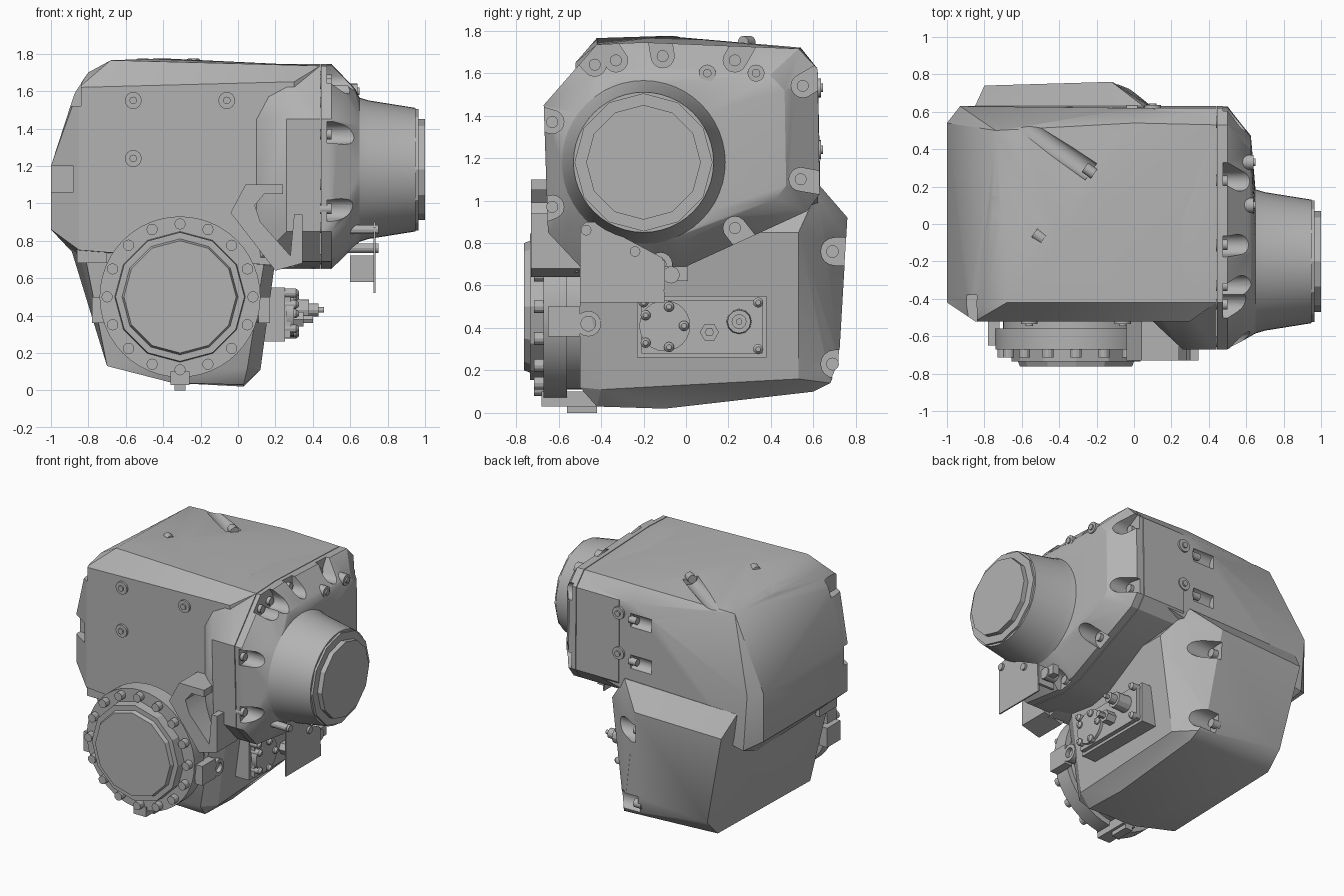
import bpy, bmesh, math
from mathutils import Vector

cube = bpy.data.objects.get("Cube")
if cube:
    bpy.data.objects.remove(cube, do_unlink=True)

metal = bpy.data.materials.new("cast grey metal")
metal.use_nodes = True
GREY = (.45, .45, .45, 1)
metal.diffuse_color = GREY
metal.node_tree.nodes["Principled BSDF"].inputs["Base Color"].default_value = GREY
parts = []


def finish(name, bm):
    bmesh.ops.recalc_face_normals(bm, faces=bm.faces)
    mesh = bpy.data.meshes.new(name)
    bm.to_mesh(mesh)
    bm.free()
    mesh.materials.append(metal)
    part = bpy.data.objects.new(name, mesh)
    bpy.context.collection.objects.link(part)
    parts.append(part)
    return part


def hull(name, points):
    bm = bmesh.new()
    for point in points:
        bm.verts.new(point)
    result = bmesh.ops.convex_hull(bm, input=bm.verts)
    loose = {v for v in result["geom_interior"] + result["geom_unused"]
             if isinstance(v, bmesh.types.BMVert)}
    bmesh.ops.delete(bm, geom=list(loose), context="VERTS")
    bmesh.ops.dissolve_limit(bm, angle_limit=math.radians(1), verts=bm.verts, edges=bm.edges)
    return finish(name, bm)


def box(name, low, high):
    return hull(name, [(x, y, z) for x in (low[0], high[0])
                       for y in (low[1], high[1]) for z in (low[2], high[2])])


def place(axis, along, u, v):
    return (along, u, v) if axis == "x" else (u, along, v)


def ring(axis, along, centre, radius, sides):
    steps = [math.tau * i / sides for i in range(sides)]
    return [place(axis, along, centre[0] + radius * math.cos(a),
                  centre[1] + radius * math.sin(a)) for a in steps]


def loft(name, loops):
    bm = bmesh.new()
    rows = [[bm.verts.new(p) for p in loop] for loop in loops]
    count = len(rows[0])
    for a, b in zip(rows, rows[1:]):
        for i in range(count):
            j = (i + 1) % count
            bm.faces.new((a[i], a[j], b[j], b[i]))
    bm.faces.new(rows[0])
    bm.faces.new(rows[-1])
    return finish(name, bm)


def turned(name, axis, centre, profile, sides=16):
    return loft(name, [ring(axis, along, centre, r, sides) for along, r in profile])


def prism(name, axis, outline, start, end):
    return loft(name, [[place(axis, s, u, v) for u, v in outline] for s in (start, end)])


def tube(name, start, end, radius, sides=16):
    start, end = Vector(start), Vector(end)
    bm = bmesh.new()
    bmesh.ops.create_cone(bm, cap_ends=True, segments=sides, radius1=radius,
                          radius2=radius, depth=(end - start).length)
    turn = (end - start).to_track_quat("Z", "Y")
    for v in bm.verts:
        v.co = turn @ v.co + (start + end) / 2
    return finish(name, bm)


def cut(target, cutter):
    cutter.hide_render = True
    mod = target.modifiers.new("pocket", "BOOLEAN")
    mod.operation, mod.solver, mod.object = "DIFFERENCE", "EXACT", cutter
    bpy.context.view_layer.objects.active = target
    bpy.ops.object.modifier_apply(modifier=mod.name)
    parts.remove(cutter)
    bpy.data.objects.remove(cutter, do_unlink=True)


# Upper housing with the diagonal crease across its top
upper = hull("upper_housing", [
    (-1, -.42, .86), (-1, -.42, 1.2), (-1, .54, .86), (-1, .54, 1.2),
    (-.87, -.43, 1.6), (-.8, -.42, 1.7), (-.74, .5, 1.7), (-.68, -.42, 1.765),
    (-.4, -.1, 1.775), (.44, -.42, 1.735), (.44, .53, 1.715), (0, .54, 1.72),
    (-.85, -.52, 1.62), (.3, -.52, 1.65), (-.85, -.52, .75), (.3, -.52, .66),
    (-.93, .63, 1.2), (-.9, .63, .8), (0, .62, 1.62), (.44, .615, 1.62),
    (.3, .62, 1.03), (-.85, .4, .7)])

# Lower housing with the rear bulge
lower = hull("lower_housing", [
    (.12, -.4, .11), (.12, .53, .16), (.22, .53, .85), (.22, -.4, .85),
    (.05, -.5, .12), (.15, -.5, .75), (.03, -.42, .03), (.03, -.1, .02),
    (-.35, -.42, .04), (-.7, -.42, .13), (-.83, -.47, .78), (.02, .6, .1), (.02, .68, .14),
    (.08, .63, 1), (-.02, .72, .24), (-.12, .76, .92), (.05, .63, 1.07),
    (-.66, .7, .24), (-.8, .74, .9), (-.85, .63, 1.05), (-.66, .58, .12), (-.9, .3, .78)])

# Shoulder behind the end cover
OUTLINE = [(-.42, 1.735), (-.2, 1.745), (.53, 1.715), (.62, 1.62), (.63, 1.03), (.57, .95),
           (-.02, .68), (-.2, .65), (-.5, .69), (-.65, .85), (-.67, 1.45)]
hull("shoulder", [(x, y, z) for x in (.26, .44) for y, z in OUTLINE]
     + [(.1, max(y, -.52), min(z, 1.65)) for y, z in OUTLINE])

# End cover running into the round output nose
NOSE = (-.2, 1.18)
middle = Vector((-.03, 1.2))
inset = [middle + (Vector(p) - middle) * .76 for p in OUTLINE]
cover = hull("end_cover", [(x, y, z) for x in (.445, .5) for y, z in OUTLINE]
             + [(.625, p.x, p.y) for p in inset] + ring("x", .65, NOSE, .385, 48))
turned("output_nose", "x", NOSE, [(.6, .4), (.65, .385), (.7, .37), (.95, .33)], 48)
turned("nose_rim", "x", NOSE, [(.94, .325), (.965, .325), (.965, .27), (1, .27)], 12)

# Cover bolts, each standing in an open pocket
for y, z in [(-.43, 1.64), (-.33, 1.66), (-.11, 1.68), (.23, 1.66), (.55, 1.54),
             (.54, 1.1), (.23, .87), (-.12, .7), (-.63, .97), (-.63, 1.37)]:
    centre = Vector((y, z))
    outward = centre + (centre - middle).normalized() * .16
    cut(cover, hull("pocket_cutter", [p for x in (.475, .9) for c in (centre, outward)
                                      for p in ring("x", x, c, .055, 16)]))
    turned("cover_bolt", "x", (y, z), [(.44, .028), (.5, .028)])
for y in (.1, .33):
    turned("cover_plug", "x", (y, 1.6), [(.5, .04), (.64, .04), (.64, .02), (.65, .02)])

# Bolt grooves beside the diagonal crease
across = Vector((-.82, .57, 0))
for x, y, length in ((-.23, .28, .54), (-.5, -.07, .4)):
    start = Vector((x, y, 1.745))
    cut(upper, tube("groove_cutter", start, start + across * length, .055))
    tube("crease_bolt", start - across * .02, start + across * .04, .03)

# Pockets and bolts along the rear seam and the left edge
for z in (.23, .76):
    cut(lower, hull("rear_cutter", [p for x in (-.12, .3) for y in (.7, .9)
                                    for p in ring("x", x, (y, z), .065, 16)]))
    turned("rear_bolt", "x", (.69, z), [(-.14, .03), (-.08, .03)])
for z in (1.2, 1.5):
    cut(upper, tube("seam_cutter", (.01, .63, z), (-.16, .63, z), .05))
    tube("seam_bolt", (.02, .61, z), (-.04, .61, z), .025)
for x, low, high in ((-.88, 1.06, 1.2), (-.84, 1.52, 1.64)):
    cut(upper, box("edge_cutter", (-1.1, -.6, low), (x, -.38, high)))
box("edge_rib", (-.86, -.5, .68), (-.7, -.3, .9))

# Flat plugs on the front and rear faces
for x, z in ((-.56, 1.55), (-.06, 1.55), (-.56, 1.24)):
    turned("front_plug", "y", (x, z), [(-.5, .045), (-.535, .045), (-.535, .02), (-.545, .02)])
for z in (1.24, 1.53):
    turned("rear_plug", "y", (.1, z), [(.6, .045), (.635, .045), (.635, .02), (.645, .02)])

# Front drive flange with its bolt circle
HUB = (-.31, .5)
turned("drive_flange", "y", HUB, [(-.42, .39), (-.56, .39), (-.56, .43), (-.67, .43)], 48)
turned("flange_face", "y", HUB, [(-.66, .35), (-.735, .345), (-.735, .31), (-.762, .3)], 12)
for point in ring("y", 0, HUB, .39, 16):
    turned("flange_bolt", "y", (point[0], point[2]), [(-.6, .03), (-.715, .03)], 12)
for x in (-.75, .14):
    box("side_lug", (x - .03, -.65, .36), (x + .03, -.5, .5))
box("bottom_lug", (-.36, -.68, .03), (-.26, -.42, .1))
box("bottom_lug_foot", (-.34, -.56, 0), (-.28, -.42, .05))
turned("side_boss", "x", (-.46, .42), [(0, .06), (.17, .06), (.17, .035), (.14, .035)])

# Open lifting hook
prism("lifting_hook", "y", [
    (.04, 1.1), (.24, 1.1), (.24, 1.05), (.14, 1.05), (.09, .99), (.12, .9), (.28, .72),
    (.3, .94), (.345, .94), (.345, .68), (.2, .64), (-.04, .95)], -.73, -.5)

# Valve block with fittings
box("valve_base", (.1, -.23, .26), (.25, .38, .55))
box("valve_plate", (.24, -.21, .28), (.28, .36, .53))
turned("valve_round", "x", (-.1, .41), [(.26, .12), (.3, .12)], 24)
turned("small_fitting", "x", (.11, .38), [(.26, .045), (.35, .045), (.35, .022), (.4, .022)], 6)
turned("large_fitting", "x", (.25, .43),
       [(.26, .06), (.38, .055), (.38, .035), (.43, .035), (.43, .015), (.46, .015)], 12)
for y, z in ((-.19, .46), (-.19, .33), (-.08, .5), (-.08, .31), (-.01, .41),
             (-.2, .52), (.34, .52), (.34, .3)):
    turned("valve_bolt", "x", (y, z), [(.24, .024), (.31, .024), (.325, .012)], 12)

# Sensor bracket below the nose
prism("bracket_plate", "x", [(-.5, .87), (-.47, .9), (-.43, .9), (-.11, .73), (-.1, .52),
                             (-.5, .52)], .725, .735)
for y, z in ((-.47, .86), (-.24, .76)):
    turned("bracket_post", "x", (y, z), [(.55, .025), (.72, .025), (.75, .025)], 12)
box("bracket_arm", (.6, -.12, .58), (.73, -.1, .72))
turned("sensor_body", "x", (-.07, .65), [(.62, .04), (.71, .04)])
box("sensor_plug", (.65, -.1, .62), (.7, .01, .69))

# Smooth shading with sharp edges kept
bpy.ops.object.select_all(action="DESELECT")
for part in parts:
    part.select_set(True)
bpy.context.view_layer.objects.active = parts[0]
bpy.ops.object.shade_smooth_by_angle(angle=math.radians(28))
